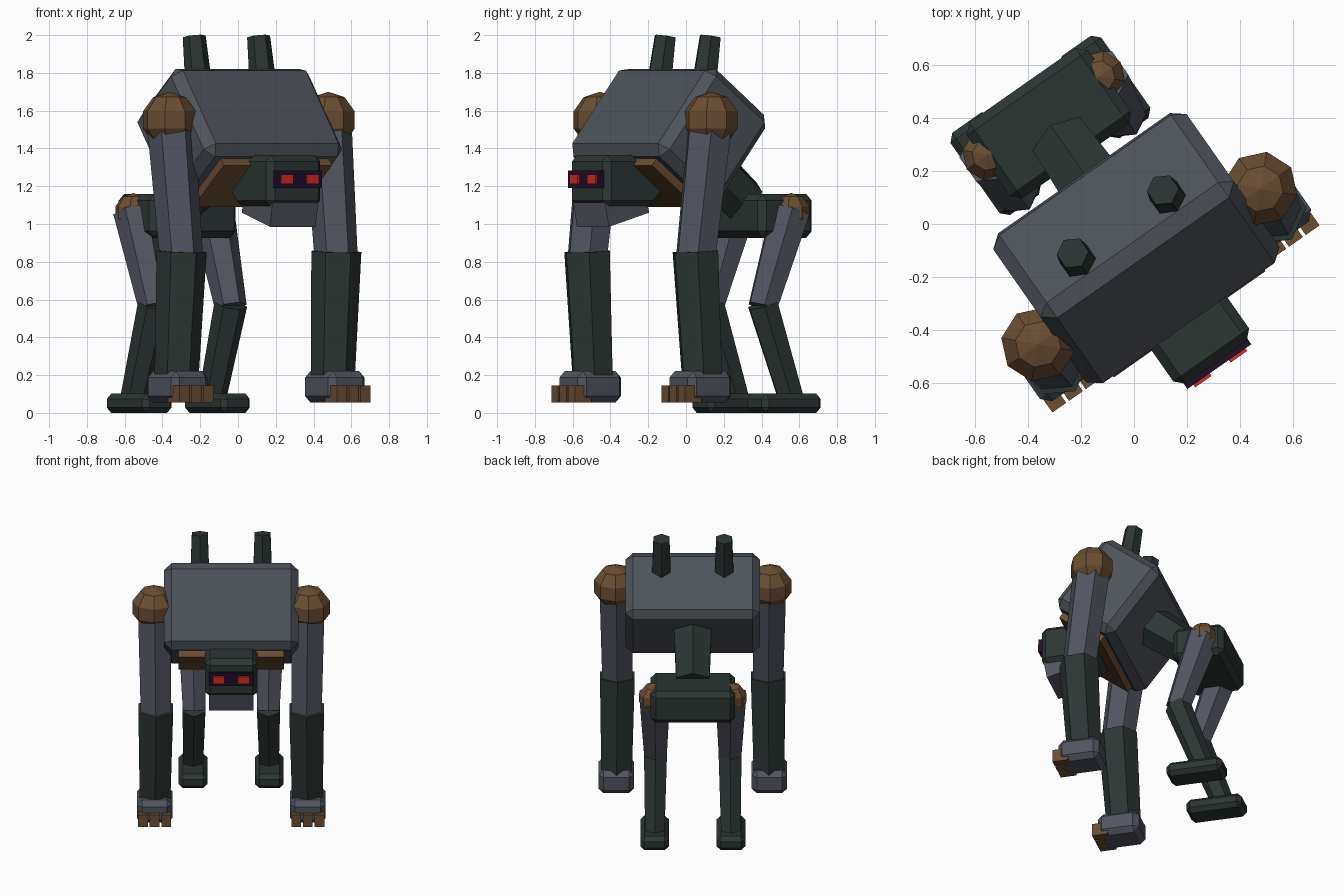
import bpy, bmesh, math
from mathutils import Matrix, Vector

if "Cube" in bpy.data.objects:
    bpy.data.objects.remove(bpy.data.objects["Cube"])

# Whole figure is turned 35 degrees and shifted so it is centred
PLACE = Matrix.Rotation(math.radians(35), 4, 'Z') @ Matrix.Translation((-0.045, 0, 0))


def material(name, rgb):
    m = bpy.data.materials.new(name)
    m.diffuse_color = (*rgb, 1)
    m.use_nodes = True
    m.node_tree.nodes["Principled BSDF"].inputs["Base Color"].default_value = m.diffuse_color
    return m


STEEL = material("steel grey", (0.076, 0.086, 0.104))
GREY = material("limb grey", (0.083, 0.088, 0.117))
GREEN = material("dark green", (0.025, 0.037, 0.034))
BROWN = material("rust brown", (0.147, 0.075, 0.032))
PURPLE = material("black purple", (0.016, 0.004, 0.024))
RED = material("glow red", (0.65, 0.026, 0.017))


def finish(name, bm, mat, chamfer=0.0):
    """Chamfer, orient and place a part."""
    if chamfer:
        bmesh.ops.bevel(bm, geom=bm.edges[:], offset=chamfer, segments=1,
                        affect='EDGES', clamp_overlap=True)
    bmesh.ops.recalc_face_normals(bm, faces=bm.faces[:])
    bm.transform(PLACE)
    me = bpy.data.meshes.new(name)
    bm.to_mesh(me)
    bm.free()
    me.materials.append(mat)
    ob = bpy.data.objects.new(name, me)
    bpy.context.collection.objects.link(ob)
    return ob


def box(name, centre, size, mat, chamfer=0.0, pitch=0.0):
    """Box; positive pitch raises the front (-y) end."""
    bm = bmesh.new()
    bmesh.ops.create_cube(bm, size=1)
    bmesh.ops.scale(bm, vec=size, verts=bm.verts[:])
    if chamfer:
        bmesh.ops.bevel(bm, geom=bm.edges[:], offset=chamfer, segments=1, affect='EDGES')
    bm.transform(Matrix.Translation(centre) @ Matrix.Rotation(math.radians(-pitch), 4, 'X'))
    return finish(name, bm, mat)


def limb(name, a, b, ra, rb, mat):
    """Six-sided tapered tube from a to b, one ridge facing forward."""
    a, b = Vector(a), Vector(b)
    axis = (b - a).normalized()
    side = (Vector((1, 0, 0)) - axis * axis.x).normalized()
    fwd = axis.cross(side)
    bm = bmesh.new()
    rings = []
    for p, r in ((a, ra), (b, rb)):
        ring = []
        for i in range(6):
            t = math.radians(30 + 60 * i)
            ring.append(bm.verts.new(p + r * (math.cos(t) * side + math.sin(t) * fwd)))
        bm.faces.new(ring)
        rings.append(ring)
    for i in range(6):
        j = (i + 1) % 6
        bm.faces.new((rings[0][i], rings[0][j], rings[1][j], rings[1][i]))
    return finish(name, bm, mat)


def ball(name, centre, r, mat):
    bm = bmesh.new()
    bmesh.ops.create_uvsphere(bm, u_segments=8, v_segments=5, radius=r)
    bm.transform(Matrix.Translation(centre))
    return finish(name, bm, mat)


def profile(name, pts, width, mat, chamfer):
    """Side outline (y, z) extruded across the width."""
    bm = bmesh.new()
    face = bm.faces.new([bm.verts.new((-width / 2, y, z)) for y, z in pts])
    ext = bmesh.ops.extrude_face_region(bm, geom=[face])
    bmesh.ops.translate(bm, vec=(width, 0, 0),
                        verts=[v for v in ext['geom'] if isinstance(v, bmesh.types.BMVert)])
    bmesh.ops.recalc_face_normals(bm, faces=bm.faces[:])
    return finish(name, bm, mat, chamfer)


# Torso, chest plate, waist and pelvis
box("torso", (0, -0.08, 1.467), (0.893, 0.495, 0.59), STEEL, 0.05, 38)
box("chest_plate", (0, -0.262, 1.235), (0.70, 0.36, 0.09), BROWN, 0, 38)
limb("waist", (0, 0.02, 1.43), (0, 0.41, 1.12), 0.15, 0.126, GREEN)
box("pelvis", (0, 0.497, 1.043), (0.56, 0.35, 0.232), GREEN, 0.035)

# Head, jaw, visor and eyes
profile("head", [(-0.29, 1.09), (-0.607, 1.09), (-0.607, 1.365), (-0.20, 1.365), (-0.19, 1.19)],
        0.35, GREEN, 0.034)
profile("jaw", [(-0.31, 1.06), (-0.57, 0.985), (-0.595, 1.12), (-0.33, 1.15)], 0.295, GREY, 0)
box("visor", (0, -0.607, 1.237), (0.295, 0.04, 0.094), PURPLE)

for s, tag in ((-1, "right"), (1, "left")):
    box(f"eye_{tag}", (s * 0.082, -0.63, 1.237), (0.076, 0.018, 0.05), RED)
    # Back pipe
    limb(f"pipe_{tag}", (s * 0.208, -0.02, 1.6), (s * 0.208, 0.043, 1.993), 0.077, 0.061, GREEN)

    # Arm
    ball(f"shoulder_{tag}", (s * 0.513, -0.165, 1.551), 0.149, BROWN)
    limb(f"upper_arm_{tag}", (s * 0.507, -0.165, 1.555), (s * 0.50, -0.255, 0.83), 0.128, 0.115, GREY)
    limb(f"forearm_{tag}", (s * 0.50, -0.258, 0.855), (s * 0.505, -0.218, 0.18), 0.133, 0.117, GREEN)
    box(f"hand_{tag}", (s * 0.508, -0.232, 0.138), (0.236, 0.28, 0.165), GREY, 0.034)
    for i in (-1, 0, 1):
        box(f"finger_{tag}_{i + 2}", (s * 0.508 + i * 0.077, -0.353, 0.1),
            (0.064, 0.108, 0.088), BROWN)

    # Leg
    ball(f"hip_{tag}", (s * 0.258, 0.532, 1.062), 0.102, BROWN)
    limb(f"thigh_{tag}", (s * 0.252, 0.53, 1.07), (s * 0.247, 0.355, 0.56), 0.115, 0.085, GREY)
    limb(f"shin_{tag}", (s * 0.247, 0.355, 0.575), (s * 0.252, 0.54, 0.06), 0.088, 0.074, GREEN)
    box(f"foot_{tag}", (s * 0.253, 0.487, 0.051), (0.19, 0.38, 0.102), GREEN, 0.028)
